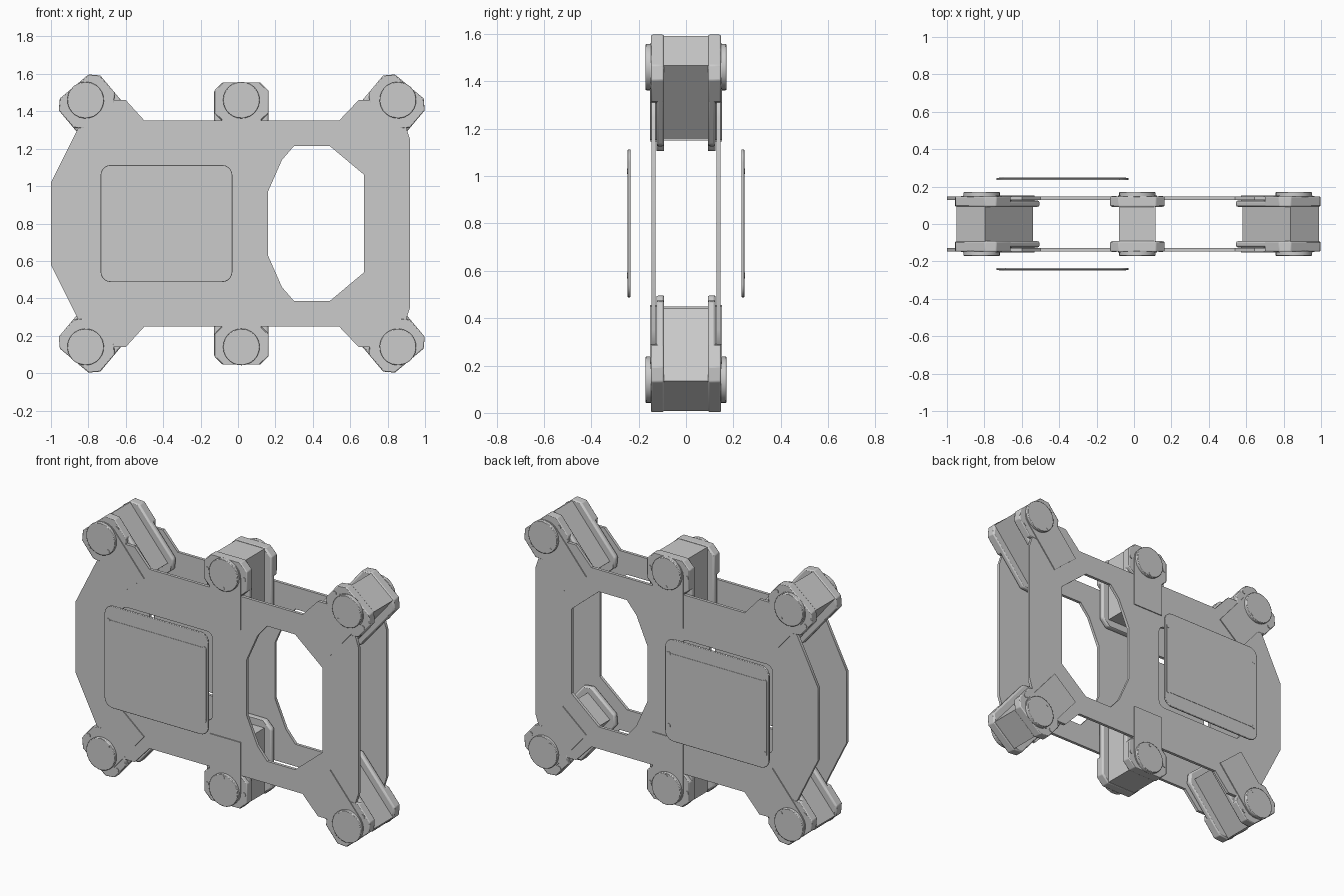
import bpy, bmesh
from math import sin, cos, pi, radians

if "Cube" in bpy.data.objects:
    bpy.data.objects.remove(bpy.data.objects["Cube"])


def slab(name, loops, y0, y1, bevel=0.0):
    """Extrude x/z outlines (first outer, rest holes) between two y values."""
    cu = bpy.data.curves.new(name, 'CURVE')
    cu.dimensions = '2D'
    cu.fill_mode = 'BOTH'
    cu.extrude = abs(y1 - y0) / 2
    for pts in loops:
        sp = cu.splines.new('POLY')
        sp.points.add(len(pts) - 1)
        for p, (x, z) in zip(sp.points, pts):
            p.co = (x, z, 0, 1)
        sp.use_cyclic_u = True
    tmp = bpy.data.objects.new(name + "_outline", cu)
    bpy.context.collection.objects.link(tmp)
    dg = bpy.context.evaluated_depsgraph_get()
    me = bpy.data.meshes.new_from_object(tmp.evaluated_get(dg))
    bpy.data.objects.remove(tmp)
    bm = bmesh.new()
    bm.from_mesh(me)
    bmesh.ops.remove_doubles(bm, verts=bm.verts, dist=1e-5)
    for v in bm.verts:
        x, z, d = v.co
        v.co = (x, (y0 + y1) / 2 - d, z)
    bmesh.ops.recalc_face_normals(bm, faces=bm.faces)
    bm.to_mesh(me)
    bm.free()
    ob = bpy.data.objects.new(name, me)
    bpy.context.collection.objects.link(ob)
    if bevel:
        m = ob.modifiers.new("Bevel", 'BEVEL')
        m.width, m.segments, m.limit_method = bevel, 2, 'ANGLE'
    bpy.ops.object.select_all(action='DESELECT')
    bpy.context.view_layer.objects.active = ob
    ob.select_set(True)
    bpy.ops.object.shade_smooth_by_angle(angle=radians(35))
    return ob


def circle(x, z, r, n=24):
    return [(x + r * cos(2 * pi * i / n), z + r * sin(2 * pi * i / n)) for i in range(n)]


def round_rect(x0, z0, x1, z1, r, n=5):
    pts = []
    for k, (cx, cz) in enumerate([(x1 - r, z1 - r), (x0 + r, z1 - r), (x0 + r, z0 + r), (x1 - r, z0 + r)]):
        for i in range(n + 1):
            a = pi / 2 * (k + i / n)
            pts.append((cx + r * cos(a), cz + r * sin(a)))
    return pts


def mirrored(half):
    """Complete an upper outline by reflecting it about z = 0.8."""
    return half + [(x, 1.6 - z) for x, z in reversed(half)]


# outlines of the frame plates
outline = mirrored([(-1, 1.02), (-0.85, 1.32), (-0.72, 1.46), (-0.60, 1.46), (-0.50, 1.35),
                    (0.54, 1.35), (0.645, 1.46), (0.76, 1.46), (0.90, 1.31), (0.92, 1.25)])
opening = mirrored([(0.16, 0.97), (0.235, 1.14), (0.30, 1.215), (0.49, 1.215), (0.675, 1.06)])
window = round_rect(-0.69, 0.53, -0.07, 1.075, 0.04)

for s, side in ((-1, "front"), (1, "back")):
    slab(side + "_frame_plate", [outline, opening, window], s * 0.128, s * 0.146)
    # floating screen panel
    slab(side + "_screen", [round_rect(-0.735, 0.487, -0.03, 1.113, 0.055)], s * 0.235, s * 0.246, 0.004)
    slab(side + "_screen_pane", [round_rect(-0.722, 0.575, -0.043, 1.025, 0.01)], s * 0.240, s * 0.248)
    for x in (-0.71, -0.055):
        for z in (0.58, 1.02):
            slab(side + "_screen_bolt", [circle(x, z, 0.013, 10)], s * 0.240, s * 0.2495)

# six clamps: pivot x, lean of the arm, position
for cx, lean, where in ((-0.815, 40, "left"), (0.018, 0, "middle"), (0.855, -40, "right")):
    for flip in (False, True):
        a = radians(lean)

        def place(pts):
            """Local (across, along arm) to world x/z."""
            out = []
            for p, t in pts:
                x = cx + p * cos(a) + t * sin(a)
                z = 1.46 + p * sin(a) - t * cos(a)
                out.append((x, 1.6 - z if flip else z))
            return out

        tag = ("lower_" if flip else "upper_") + where
        # solid core joining both sides
        slab(tag + "_clamp_core", [place([(-0.098, -0.09), (0.098, -0.09), (0.098, 0.31), (-0.098, 0.31)])],
             -0.135, 0.135)
        bracket = [(-0.1, -0.095), (0.1, -0.095), (0.145, -0.05), (0.145, 0.31), (0.1, 0.355),
                   (-0.1, 0.355), (-0.145, 0.31), (-0.145, -0.05)]
        head = bracket[:3] + [(0.145, 0.07), (0.105, 0.11), (-0.105, 0.11), (-0.145, 0.07)] + bracket[7:]
        flap = [(0.104 * cos(pi * i / 12), -0.095 * sin(pi * i / 12)) for i in range(13)]
        flap += [(-0.104, 0.315), (0.104, 0.315)]
        for s, side in ((-1, "front"), (1, "back")):
            n = side + "_" + tag
            slab(n + "_bracket", [place(bracket)], s * 0.092, s * 0.125, 0.01)
            slab(n + "_head", [place(head)], s * 0.095, s * 0.147, 0.005)
            slab(n + "_arm", [place(flap)], s * 0.12, s * 0.152)
            slab(n + "_pivot_cap", [place(circle(0, 0, 0.098))], s * 0.145, s * 0.170, 0.006)
            for p, t in ((-0.125, 0), (0.125, 0)):
                slab(n + "_bolt", [place(circle(p, t, 0.013, 10))], s * 0.14, s * 0.151)
            slab(n + "_cap_bolt", [place(circle(0, 0.08, 0.01, 10))], s * 0.16, s * 0.172)
